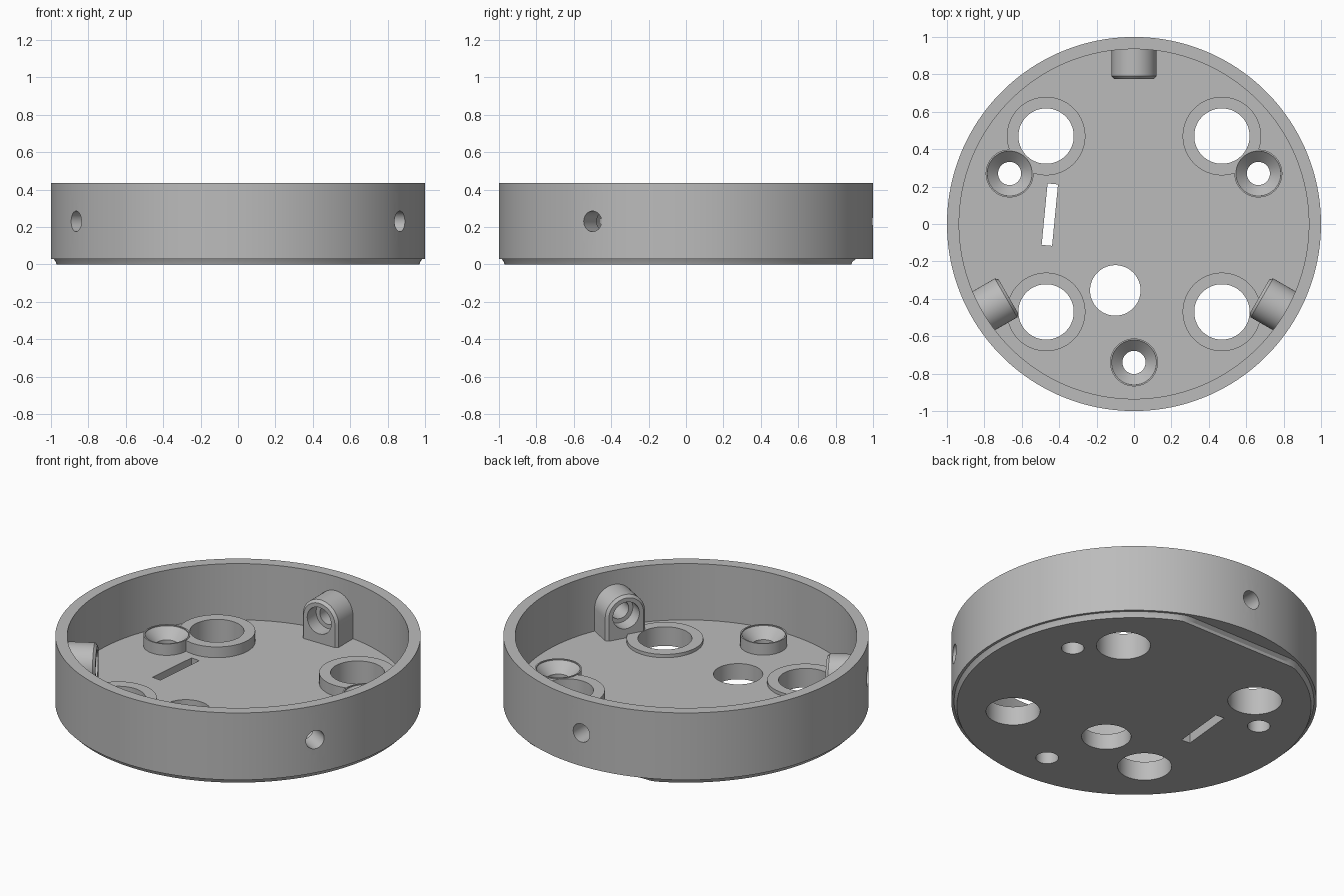
import bpy, bmesh
from math import sin, cos, pi, radians
from mathutils import Matrix, Vector

if "Cube" in bpy.data.objects:
    bpy.data.objects.remove(bpy.data.objects["Cube"])

grey = bpy.data.materials.new("plain_grey")
grey.use_nodes = True
colour = (0.5, 0.5, 0.5, 1)
grey.diffuse_color = colour
grey.node_tree.nodes["Principled BSDF"].inputs["Base Color"].default_value = colour

FLOOR, RIM, INNER = 0.095, 0.435, 0.935
HOLE_Z = 0.23
SCREWS = [(-0.665, 0.27), (0.665, 0.27), (0, -0.74)]
PORTS = [(x, y) for x in (-0.47, 0.47) for y in (-0.47, 0.47)]
ANGLES = (90, 210, 330)


def loft(bm, loops, matrix=Matrix()):
    """Closed solid through matching loops of points."""
    rows = [[bm.verts.new(matrix @ Vector(p)) for p in loop] for loop in loops]
    n = len(rows[0])
    for a, b in zip(rows, rows[1:]):
        for i in range(n):
            j = (i + 1) % n
            bm.faces.new((a[i], a[j], b[j], b[i]))
    bm.faces.new(rows[0])
    bm.faces.new(rows[-1])


def circle(r, z, flat=9, n=64):
    """Circle at height z, cut straight where y passes flat."""
    angles = [2 * pi * (i + 0.5) / n for i in range(n)]
    return [(r * cos(a), min(r * sin(a), flat), z) for a in angles]


def arch(y, inset):
    """Upright round-topped outline at depth y."""
    w = 0.12 - inset
    top = [(w * cos(pi * i / 24), y, HOLE_Z + w * sin(pi * i / 24)) for i in range(25)]
    return top + [(-w, y, 0.05), (w, y, 0.05)]


def make(name, bm):
    bmesh.ops.recalc_face_normals(bm, faces=bm.faces)
    mesh = bpy.data.meshes.new(name)
    bm.to_mesh(mesh)
    bm.free()
    obj = bpy.data.objects.new(name, mesh)
    bpy.context.collection.objects.link(obj)
    mesh.materials.append(grey)
    return obj


def outward(angle):
    """Turns the +y direction to the given angle."""
    return Matrix.Rotation(radians(angle - 90), 4, "Z")


parts = []

# Round tray with a stepped foot that is flat at the back
bm = bmesh.new()
foot = [(0.97, 0, 0.885), (0.976, 0.015, 0.89), (0.985, 0.03, 0.91)]
wall = [(1, 0.03), (1, RIM), (INNER, RIM), (INNER, FLOOR)]
loft(bm, [circle(*s, n=144) for s in foot] + [circle(*s, n=144) for s in wall])
parts.append(make("tray", bm))

# Raised rings around the large ports, taller at the back
for x, y in PORTS:
    bm = bmesh.new()
    top = 0.16 if y > 0 else 0.115
    loft(bm, [circle(0.21, 0.05), circle(0.21, top)], Matrix.Translation((x, y, 0)))
    parts.append(make("port_ring", bm))

# Screw posts
for x, y in SCREWS:
    bm = bmesh.new()
    loft(bm, [circle(0.128, 0.05), circle(0.128, 0.164)], Matrix.Translation((x, y, 0)))
    parts.append(make("screw_post", bm))

# Arched bosses on the inside of the wall
for angle in ANGLES:
    bm = bmesh.new()
    loft(bm, [arch(0.775, 0.015), arch(0.79, 0), arch(0.96, 0)], outward(angle))
    parts.append(make("side_boss", bm))

# Vertical cutters: ports, cable hole, slot and countersunk screw holes
bm = bmesh.new()
for x, y, r in [(x, y, 0.148) for x, y in PORTS] + [(-0.1, -0.355, 0.135)]:
    loft(bm, [circle(r, -0.1), circle(r, 0.2)], Matrix.Translation((x, y, 0)))
for x, y in SCREWS:
    cone = [(0.062, -0.1), (0.062, 0.1), (0.12, 0.158), (0.12, 0.2)]
    loft(bm, [circle(*s) for s in cone], Matrix.Translation((x, y, 0)))
slot = Matrix.Translation((-0.45, 0.05, 0)) @ Matrix.Rotation(radians(-5.5), 4, "Z")
bmesh.ops.create_cube(bm, size=1, matrix=slot @ Matrix.Diagonal((0.056, 0.33, 0.4, 1)))
down_cutter = make("vertical_cutter", bm)

# Radial cutters: side holes with a wider recess inside
bm = bmesh.new()
for angle in ANGLES:
    lay = outward(angle) @ Matrix.Translation((0, 0, HOLE_Z)) @ Matrix.Rotation(-pi / 2, 4, "X")
    bore = [(0.08, 0.74), (0.08, 0.86), (0.055, 0.86), (0.055, 1.1)]
    loft(bm, [circle(r, d, n=48) for r, d in bore], lay)
side_cutter = make("radial_cutter", bm)

# Cut every part, then bake the result and shade it
for obj in parts:
    side = obj.name.startswith(("tray", "side_boss"))
    down = not obj.name.startswith("side_boss")
    for use, cutter in ((down, down_cutter), (side, side_cutter)):
        if use:
            mod = obj.modifiers.new("holes", "BOOLEAN")
            mod.operation = "DIFFERENCE"
            mod.solver = "EXACT"
            mod.object = cutter
graph = bpy.context.evaluated_depsgraph_get()
graph.update()
baked = [bpy.data.meshes.new_from_object(obj.evaluated_get(graph)) for obj in parts]
for obj, mesh in zip(parts, baked):
    obj.modifiers.clear()
    obj.data = mesh
for cutter in (down_cutter, side_cutter):
    bpy.data.objects.remove(cutter)

bpy.ops.object.select_all(action="DESELECT")
for obj in parts:
    obj.select_set(True)
bpy.context.view_layer.objects.active = parts[0]
bpy.ops.object.shade_smooth_by_angle(angle=radians(30))
